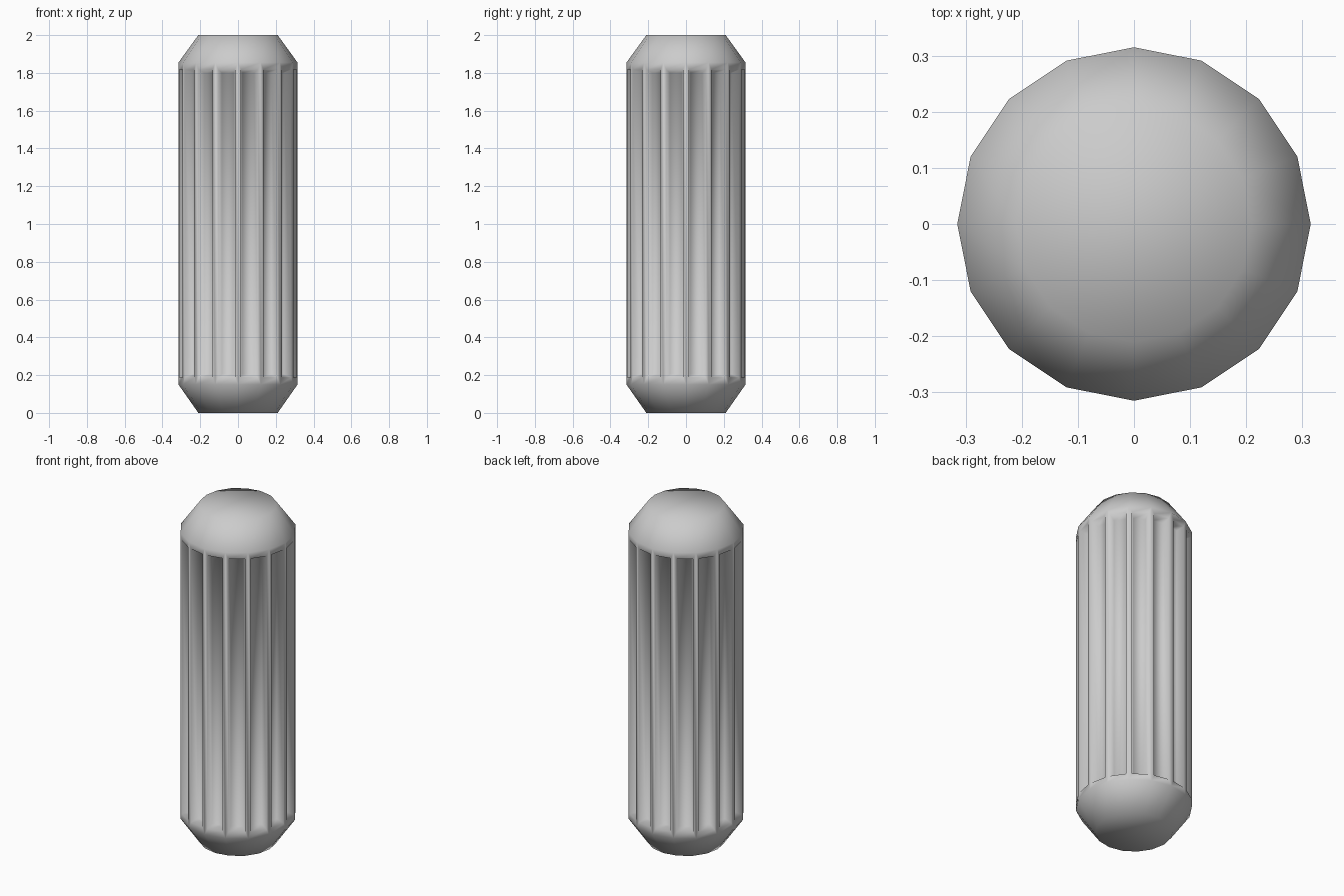
import bpy, bmesh
from math import cos, sin, tau
from mathutils import Vector

if "Cube" in bpy.data.objects:
    bpy.data.objects.remove(bpy.data.objects["Cube"])

SIDES = 16
PROFILE = [(0.21, 0.0), (0.315, 0.15), (0.315, 1.855), (0.21, 2.0)]

bm = bmesh.new()

# Sixteen-sided barrel with tapered ends
rings = [[bm.verts.new((r * cos(tau * i / SIDES), r * sin(tau * i / SIDES), z))
          for i in range(SIDES)] for r, z in PROFILE]
bm.faces.new(list(reversed(rings[0])))
bm.faces.new(rings[-1])


def panel(lower, upper, side, z_gap, depth):
    """Rectangle inside a barrel face, pushed towards the axis."""
    a, b = lower[0].co, lower[1].co
    along = (b - a).normalized()
    inward = -Vector((a.x + b.x, a.y + b.y, 0)).normalized() * depth
    up = Vector((0, 0, z_gap))
    places = [a + along * side + up, b - along * side + up,
              upper[1].co - along * side - up, upper[0].co + along * side - up]
    return [bm.verts.new(p + inward) for p in places]


def bridge(outer, inner):
    for k in range(4):
        n = (k + 1) % 4
        bm.faces.new((outer[k], outer[n], inner[n], inner[k]))


for i in range(SIDES):
    j = (i + 1) % SIDES
    # Tapers
    for lo, hi in ((0, 1), (2, 3)):
        bm.faces.new((rings[lo][i], rings[lo][j], rings[hi][j], rings[hi][i]))
    # Recessed flute in each long face
    low, high = (rings[1][i], rings[1][j]), (rings[2][i], rings[2][j])
    border = [low[0], low[1], high[1], high[0]]
    rim = panel(low, high, 0.016, 0.037, 0.0)
    floor = panel(low, high, 0.028, 0.055, 0.04)
    bridge(border, rim)
    bridge(rim, floor)
    bm.faces.new(floor)

bmesh.ops.recalc_face_normals(bm, faces=bm.faces)
for f in bm.faces:
    f.smooth = True

mesh = bpy.data.meshes.new("fluted_barrel")
bm.to_mesh(mesh)
bm.free()
obj = bpy.data.objects.new("fluted_barrel", mesh)
bpy.context.collection.objects.link(obj)
